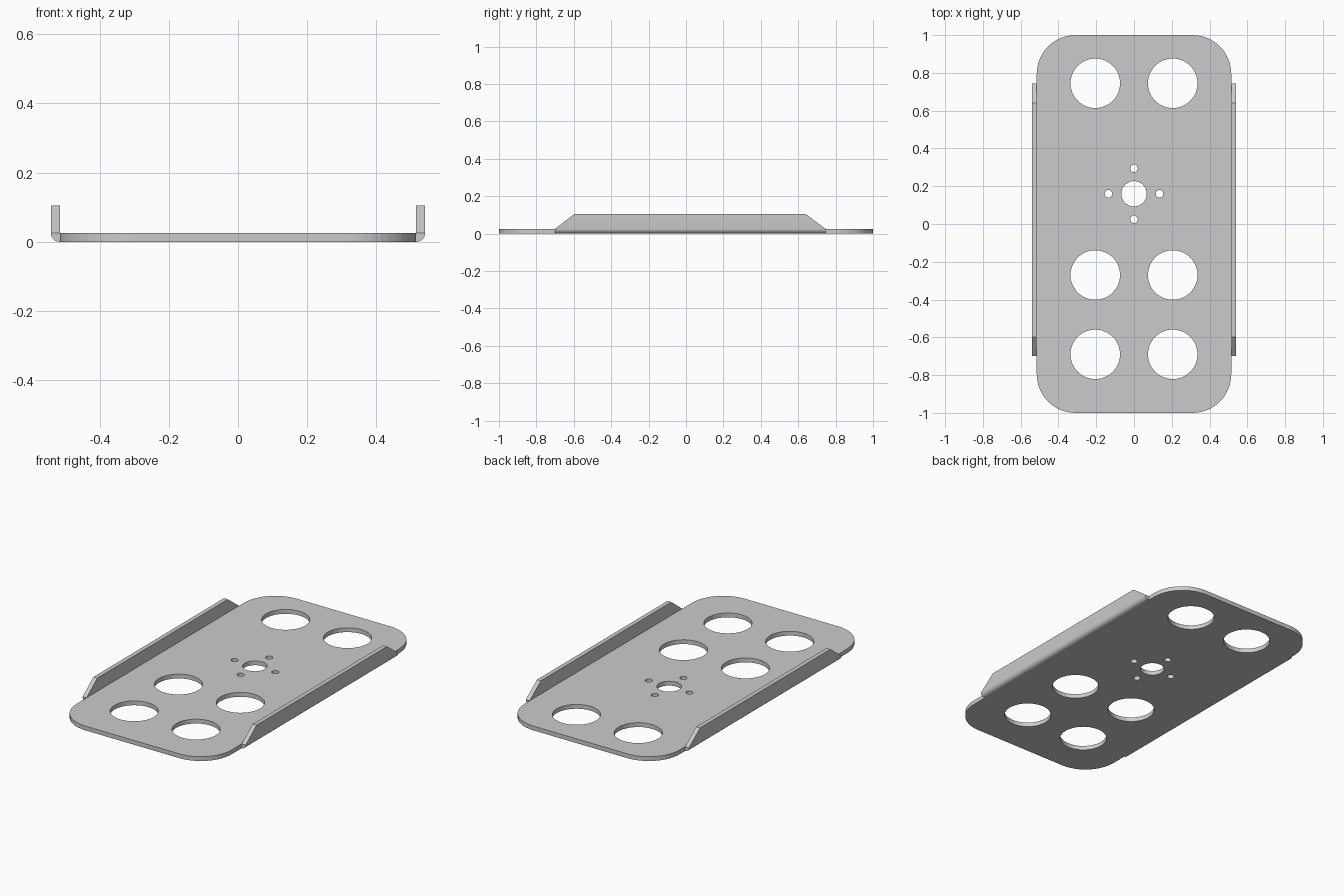
import bpy, bmesh
from math import sin, cos, pi

if "Cube" in bpy.data.objects:
    bpy.data.objects.remove(bpy.data.objects["Cube"])

W, L, T, R = 0.515, 1.0, 0.026, 0.205   # half width, half length, thickness, corner radius
OUT, TOP = 0.541, 0.105                 # flange outer face and height


def arc(cx, cy, r, a0, a1, n):
    return [(cx + r * cos(a0 + (a1 - a0) * i / n), cy + r * sin(a0 + (a1 - a0) * i / n))
            for i in range(n + 1)]


def circle(cx, cy, r, n):
    return arc(cx, cy, r, 0, 2 * pi, n)[:-1]


# Flat plate: rounded outline with holes, filled and thickened
outline = []
for k, (sx, sy) in enumerate([(1, 1), (-1, 1), (-1, -1), (1, -1)]):
    outline += arc(sx * (W - R), sy * (L - R), R, k * pi / 2, (k + 1) * pi / 2, 12)

loops = [outline]
loops += [circle(s * 0.205, y, 0.131, 48) for y in (0.745, -0.27, -0.69) for s in (-1, 1)]
loops.append(circle(0, 0.16, 0.067, 40))
loops += [circle(0.135 * cos(k * pi / 2), 0.16 + 0.135 * sin(k * pi / 2), 0.02, 24)
          for k in range(4)]

curve = bpy.data.curves.new("plate", 'CURVE')
curve.dimensions = '2D'
curve.fill_mode = 'BOTH'
curve.extrude = T / 2
for pts in loops:
    spline = curve.splines.new('POLY')
    spline.points.add(len(pts) - 1)
    for p, (x, y) in zip(spline.points, pts):
        p.co = (x, y, 0, 1)
    spline.use_cyclic_u = True
plate = bpy.data.objects.new("plate", curve)
plate.location.z = T / 2
bpy.context.collection.objects.link(plate)
bpy.context.view_layer.objects.active = plate
plate.select_set(True)
bpy.ops.object.convert(target='MESH')
plate = bpy.context.object
bm = bmesh.new()
bm.from_mesh(plate.data)
bmesh.ops.remove_doubles(bm, verts=bm.verts, dist=1e-5)
bmesh.ops.recalc_face_normals(bm, faces=bm.faces)
for f in bm.faces:
    f.smooth = False
bm.to_mesh(plate.data)
bm.free()

# Side flanges: bent lip with sloped ends, mirrored across x
bend = arc(W, T, OUT - W, -pi / 2, 0, 8)
profile = bend + [(OUT, TOP), (W, TOP), (W, T)]
bm = bmesh.new()
front, back = [], []
for x, z in profile:
    high = z > 0.05
    front.append(bm.verts.new((x, -0.597 if high else -0.70, z)))
    back.append(bm.verts.new((x, 0.64 if high else 0.745, z)))
n, b = len(profile), len(bend)
for i in range(n - 1):
    bm.faces.new((front[i], front[i + 1], back[i + 1], back[i]))
for row in (front, back):
    bm.faces.new(row[:b] + [row[-1]])
    bm.faces.new(row[b - 1:])
bmesh.ops.recalc_face_normals(bm, faces=bm.faces)
mesh = bpy.data.meshes.new("side_flanges")
bm.to_mesh(mesh)
bm.free()
flanges = bpy.data.objects.new("side_flanges", mesh)
bpy.context.collection.objects.link(flanges)
flanges.modifiers.new("mirror", 'MIRROR').use_mirror_merge = False
bpy.ops.object.select_all(action='DESELECT')
flanges.select_set(True)
bpy.context.view_layer.objects.active = flanges
bpy.ops.object.shade_smooth_by_angle(angle=pi / 6)
